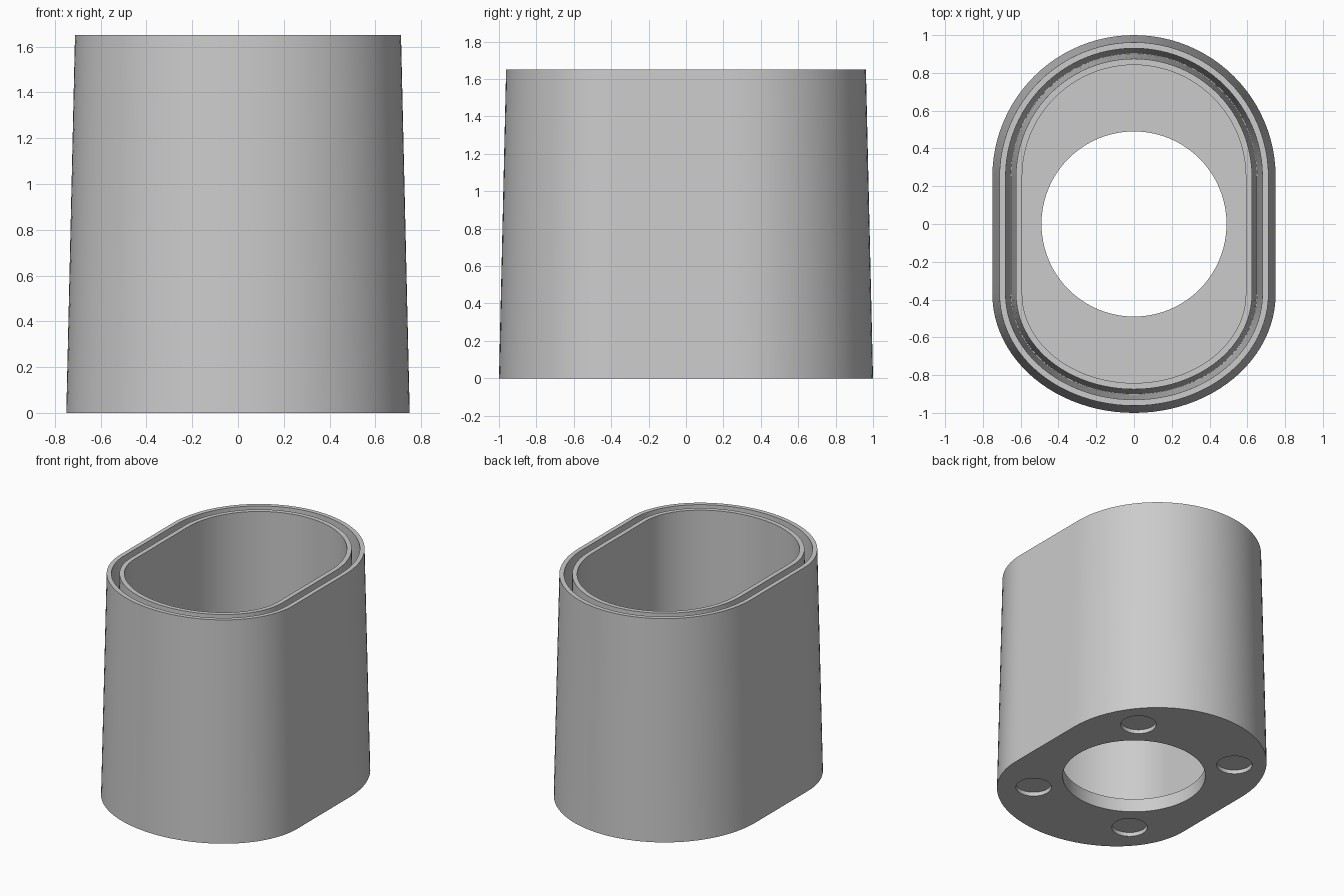
import bpy
import bmesh
from math import pi, cos, sin, atan2, radians

cube = bpy.data.objects.get("Cube")
if cube:
    bpy.data.objects.remove(cube)

grey = bpy.data.materials.new("light_grey")
grey.use_nodes = True
grey.diffuse_color = (0.6, 0.6, 0.6, 1)
grey.node_tree.nodes["Principled BSDF"].inputs["Base Color"].default_value = (0.6, 0.6, 0.6, 1)

HALF_WIDTH = 0.75
BACK_Y, FRONT_Y = 0.25, -0.37      # ends of the straight sides
HEIGHT, FLOOR = 1.65, 0.10
ARC, SIDE = 48, 12


def outline(inset):
    """Rounded plan: round back, straight sides, flatter front."""
    rx = HALF_WIDTH - inset
    back, front = 1 - BACK_Y - inset, 1 + FRONT_Y - inset
    pts = [(rx * cos(pi * i / ARC), BACK_Y + back * sin(pi * i / ARC)) for i in range(ARC + 1)]
    steps = [BACK_Y + (FRONT_Y - BACK_Y) * i / SIDE for i in range(1, SIDE)]
    pts += [(-rx, y) for y in steps]
    pts += [(-rx * cos(pi * i / ARC), FRONT_Y - front * sin(pi * i / ARC)) for i in range(ARC + 1)]
    pts += [(rx, y) for y in reversed(steps)]
    return pts


def ring(bm, pts, z):
    return [bm.verts.new((x, y, z)) for x, y in pts]


def bridge(bm, a, b):
    n = len(a)
    for i in range(n):
        j = (i + 1) % n
        bm.faces.new((a[i], a[j], b[j], b[i]))


def loop_edges(bm, loop):
    n = len(loop)
    return [bm.edges.get((loop[i], loop[(i + 1) % n])) for i in range(n)]


bm = bmesh.new()

# Tapered outer wall, rim, tapering groove, inner rim and cavity: (inset, height)
profile = [(0, 0), (0.038, HEIGHT), (0.07, HEIGHT), (0.097, 0.3), (0.1, 0.3),
           (0.125, HEIGHT), (0.158, HEIGHT), (0.158, FLOOR)]
rings = [ring(bm, outline(inset), z) for inset, z in profile]

# Round opening through the floor
hole = [(0.49 * cos(a), 0.49 * sin(a)) for a in (atan2(y, x) for x, y in outline(0.158))]
rings += [ring(bm, hole, FLOOR), ring(bm, hole, 0)]
for a, b in zip(rings, rings[1:]):
    bridge(bm, a, b)

# Four shallow round recesses in the underside
base_edges = loop_edges(bm, rings[0]) + loop_edges(bm, rings[-1])
for sx in (-1, 1):
    for sy in (-1, 1):
        circle = [(sx * 0.43 + 0.122 * cos(2 * pi * i / 40),
                   sy * 0.56 + 0.122 * sin(2 * pi * i / 40)) for i in range(40)]
        low, high = ring(bm, circle, 0), ring(bm, circle, 0.03)
        bridge(bm, low, high)
        bm.faces.new(high)
        base_edges += loop_edges(bm, low)

# Underside around the openings
bmesh.ops.triangle_fill(bm, edges=base_edges, use_beauty=True, normal=(0, 0, -1))
bmesh.ops.recalc_face_normals(bm, faces=bm.faces)

mesh = bpy.data.meshes.new("double_walled_holder")
bm.to_mesh(mesh)
bm.free()
mesh.materials.append(grey)
holder = bpy.data.objects.new("double_walled_holder", mesh)
bpy.context.collection.objects.link(holder)
bpy.ops.object.select_all(action="DESELECT")
holder.select_set(True)
bpy.context.view_layer.objects.active = holder
bpy.ops.object.shade_smooth_by_angle(angle=radians(30))
